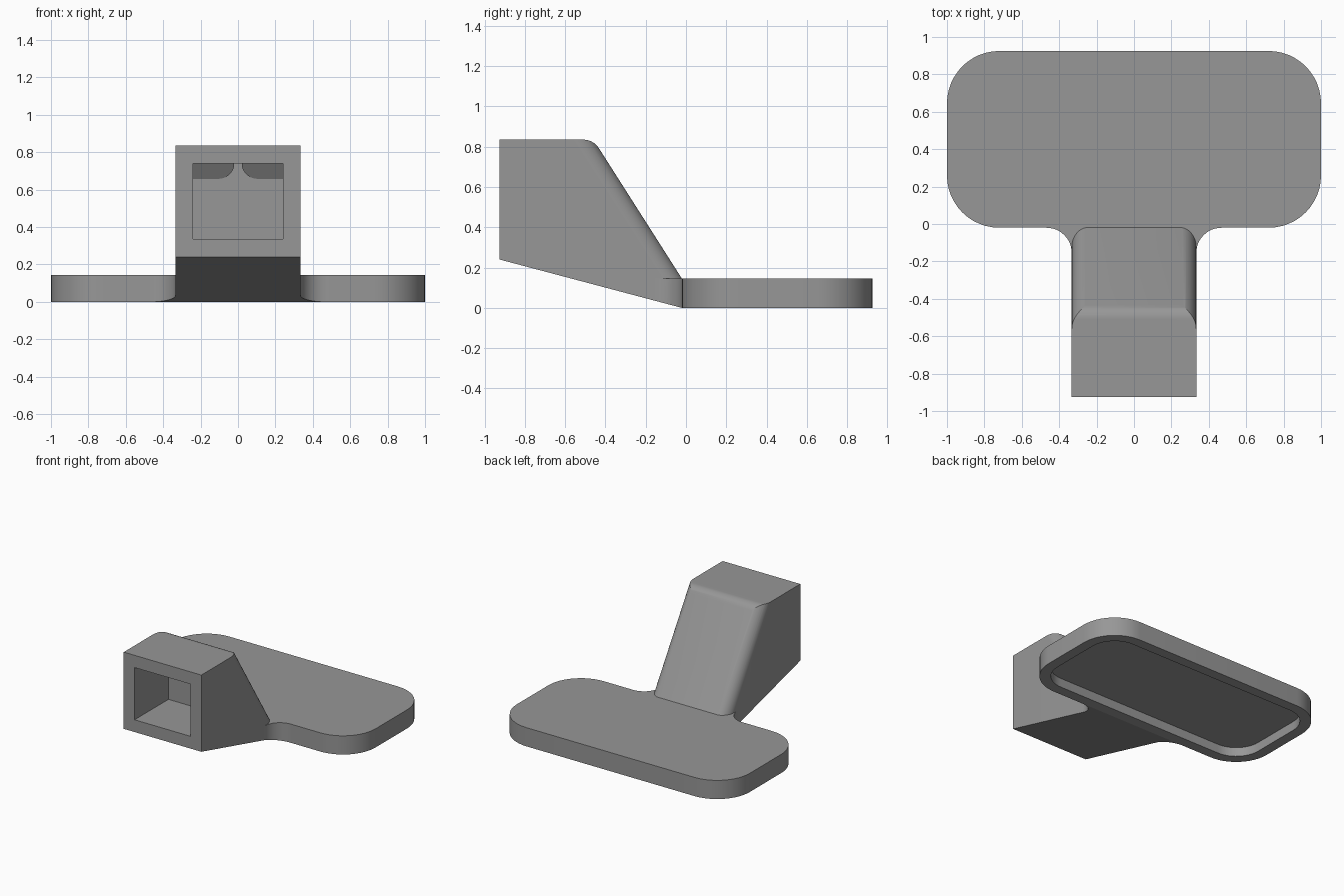
import bpy, bmesh, math

if "Cube" in bpy.data.objects:
    bpy.data.objects.remove(bpy.data.objects["Cube"])

grey = bpy.data.materials.new("mid_grey")
grey.diffuse_color = (0.31, 0.31, 0.31, 1)
grey.use_nodes = True
grey.node_tree.nodes["Principled BSDF"].inputs["Base Color"].default_value = grey.diffuse_color


def arc(cx, cy, rx, ry, a0, a1, n=12):
    """Points on an elliptical arc, angles in degrees."""
    angles = [math.radians(a0 + (a1 - a0) * i / n) for i in range(n + 1)]
    return [(cx + rx * math.cos(a), cy + ry * math.sin(a)) for a in angles]


def rounded_rect(x, y0, y1, r):
    return (arc(x - r, y1 - r, r, r, 90, 0) + arc(x - r, y0 + r, r, r, 0, -90)
            + arc(r - x, y0 + r, r, r, -90, -180) + arc(r - x, y1 - r, r, r, 180, 90))


def prism(name, pts, start, end):
    """Solid between two 3D placements of the same 2D outline."""
    bm = bmesh.new()
    a = [bm.verts.new(start(u, v)) for u, v in pts]
    b = [bm.verts.new(end(u, v)) for u, v in pts]
    bm.faces.new(a)
    bm.faces.new(b[::-1])
    for i in range(len(pts)):
        j = (i + 1) % len(pts)
        bm.faces.new((a[i], b[i], b[j], a[j]))
    bmesh.ops.recalc_face_normals(bm, faces=bm.faces)
    mesh = bpy.data.meshes.new(name)
    bm.to_mesh(mesh)
    bm.free()
    mesh.materials.append(grey)
    ob = bpy.data.objects.new(name, mesh)
    bpy.context.collection.objects.link(ob)
    return ob


def activate(ob):
    bpy.ops.object.select_all(action='DESELECT')
    ob.select_set(True)
    bpy.context.view_layer.objects.active = ob


def boolean(ob, cutter, operation):
    mod = ob.modifiers.new("cut", 'BOOLEAN')
    mod.operation, mod.object, mod.solver = operation, cutter, 'EXACT'
    cutter.hide_render = True
    activate(ob)
    bpy.ops.object.modifier_apply(modifier=mod.name)
    bpy.data.objects.remove(cutter, do_unlink=True)


FRONT, JOIN, TOP, PLATE = -0.925, -0.02, 0.835, 0.145
HALF, LEAN = 0.333, 0.636          # neck half width, back slope run per rise


def underside(y):
    return 0.24 * (JOIN - y) / (JOIN - FRONT)


# Base plate with a shallow recess underneath
plate = prism("base_plate", rounded_rect(1.0, JOIN, 0.925, 0.28),
              lambda x, y: (x, y, 0), lambda x, y: (x, y, PLATE))
recess = prism("recess_cutter", rounded_rect(0.92, JOIN + 0.08, 0.845, 0.2),
               lambda x, y: (x, y, -0.1), lambda x, y: (x, y, 0.07))
boolean(plate, recess, 'DIFFERENCE')

# Flared web joining plate and neck
R = 0.135
right = arc(HALF + R, JOIN - R, R, R, 180, 90)
web = prism("joining_web", right + [(-x, y) for x, y in right[::-1]],
            lambda x, y: (x, y, underside(y)), lambda x, y: (x, y, PLATE))

# Neck: side profile trimmed by a leaning column with rounded back edges
corner = JOIN - LEAN * (TOP - PLATE)
profile = ([(FRONT, 0.24), (FRONT, TOP)]
           + arc(corner - 0.05, TOP - 0.09, 0.09, 0.09, 90, 32.5)
           + [(JOIN, PLATE), (JOIN, 0)])
neck = prism("neck", profile, lambda y, z: (-0.5, y, z), lambda y, z: (0.5, y, z))
back = JOIN + LEAN * PLATE + 0.002
edge = arc(HALF - 0.09, back - 0.107, 0.09, 0.107, 0, 90)
column = prism("column_cutter",
               [(HALF, -2)] + edge + [(-x, y) for x, y in edge[::-1]] + [(-HALF, -2)],
               lambda x, y: (x, y + LEAN * 0.2, -0.2), lambda x, y: (x, y - LEAN, 1))
boolean(neck, column, 'INTERSECT')

# Rectangular pocket in the front of the neck
PX, P0, P1, PY = 0.24, 0.335, 0.74, -0.51
pocket = prism("pocket_cutter", [(-PX, P0), (PX, P0), (PX, P1), (-PX, P1)],
               lambda x, z: (x, -1.2, z), lambda x, z: (x, PY, z))
boolean(neck, pocket, 'DIFFERENCE')

# Pair of sloping overhangs at the top of the pocket's back wall
LOW = 0.658
overhangs = []
for side, s in (("left", -1), ("right", 1)):
    pts = [(PX, P1), (PX, LOW)] + arc(0.105, P1, 0.085, P1 - LOW, 270, 180)
    overhangs.append(prism(side + "_pocket_overhang", [(s * x, z) for x, z in pts],
                           lambda x, z: (x, PY - 0.002 - LEAN * (z - LOW), z),
                           lambda x, z: (x, PY + 0.005, z)))

for ob in [plate, web, neck] + overhangs:
    activate(ob)
    bpy.ops.object.shade_smooth_by_angle(angle=math.radians(25))
